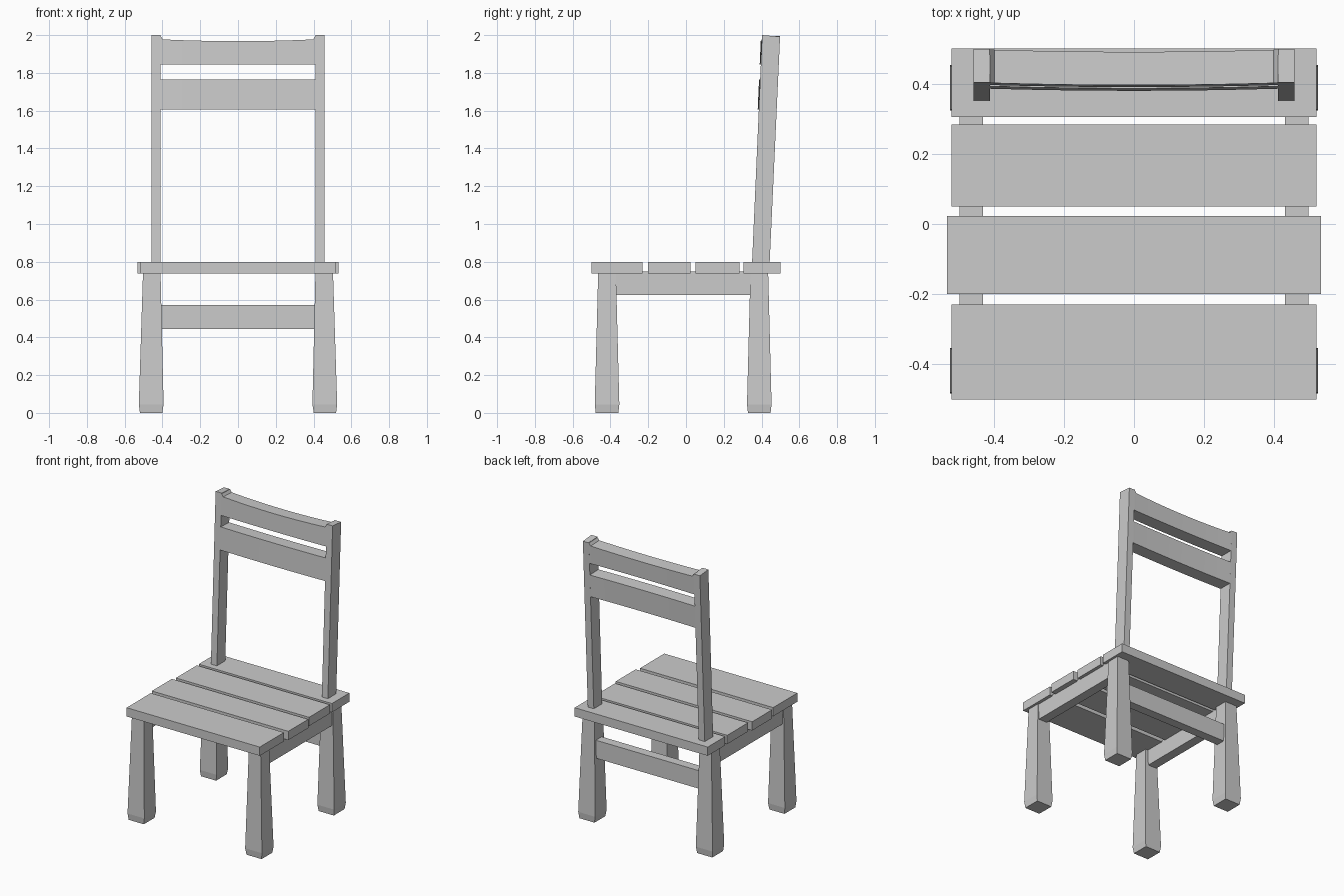
import bpy
import bmesh

if "Cube" in bpy.data.objects:
    bpy.data.objects.remove(bpy.data.objects["Cube"])

grey = bpy.data.materials.new("plain grey")
grey.diffuse_color = (0.6, 0.6, 0.6, 1)
grey.use_nodes = True
grey.node_tree.nodes["Principled BSDF"].inputs["Base Color"].default_value = grey.diffuse_color


def finish(name, bm):
    bmesh.ops.recalc_face_normals(bm, faces=bm.faces)
    me = bpy.data.meshes.new(name)
    bm.to_mesh(me)
    bm.free()
    me.materials.append(grey)
    ob = bpy.data.objects.new(name, me)
    bpy.context.collection.objects.link(ob)
    return ob


def loft(name, rings):
    """Skin a list of equal-length point loops and cap both ends."""
    bm = bmesh.new()
    loops = [[bm.verts.new(p) for p in r] for r in rings]
    n = len(rings[0])
    for a, b in zip(loops, loops[1:]):
        for i in range(n):
            j = (i + 1) % n
            bm.faces.new((a[i], a[j], b[j], b[i]))
    bm.faces.new(loops[0])
    bm.faces.new(loops[-1])
    return finish(name, bm)


def rect(x0, x1, y0, y1, z):
    return [(x0, y0, z), (x1, y0, z), (x1, y1, z), (x0, y1, z)]


def box(name, x0, x1, y0, y1, z0, z1):
    return loft(name, [rect(x0, x1, y0, y1, z0), rect(x0, x1, y0, y1, z1)])


def span(s, a, b):
    return (a, b) if s > 0 else (-b, -a)


# Leaning line of the backrest
def front_y(z):
    return 0.35 + 0.053 * (z - 0.8) / 1.2


def back_y(z):
    return 0.443 + 0.055 * (z - 0.8) / 1.2


# Seat planks
for i, (hw, y0, y1) in enumerate([(0.52, -0.5, -0.23), (0.533, -0.2, 0.023),
                                  (0.52, 0.05, 0.283), (0.52, 0.305, 0.5)]):
    box(f"seat_plank_{i + 1}", -hw, hw, y0, y1, 0.738, 0.8)

for s, side in ((-1, "left"), (1, "right")):
    # Flared legs with narrowed feet
    for end, yc in (("front", -0.418), ("back", 0.388)):
        rings = []
        for z, a, b, h in ((0, 0.401, 0.519, 0.06), (0.045, 0.394, 0.525, 0.065),
                           (0.74, 0.41, 0.503, 0.047)):
            rings.append(rect(*span(s, a, b), yc - h, yc + h, z))
        loft(f"{end}_leg_{side}", rings)
    # Side apron under the seat
    box(f"side_apron_{side}", *span(s, 0.43, 0.497), -0.38, 0.35, 0.625, 0.748)
    # Leaning back post
    x0, x1 = span(s, 0.41, 0.457)
    post = [rect(x0, x1, front_y(0.75), back_y(0.75), 0.75)]
    post.append([(x, y, 2.0 if y < 0.45 else 1.992)
                 for x, y, z in rect(x0, x1, front_y(2), back_y(2), 2)])
    loft(f"back_post_{side}", post)

# Stretcher between the back legs
box("back_stretcher", -0.415, 0.415, 0.36, 0.425, 0.445, 0.572)


# Gently bowed back slats
def slat(name, z0, tops):
    rings = []
    for x, z1 in tops:
        bow = 0.006 * (1 - (x / 0.412) ** 2)
        rings.append([(x, front_y(z0) - bow, z0), (x, back_y(z0) - bow, z0),
                      (x, back_y(z1) - bow, z1 - 0.004), (x, front_y(z1) - bow, z1)])
    loft(name, rings)


xs = [-0.397 + 0.794 * i / 8 for i in range(9)]
dip = [(x, 1.968 + 0.009 * (x / 0.397) ** 2) for x in xs]
slat("top_rail", 1.845, [(-0.412, 1.998)] + dip + [(0.412, 1.998)])
slat("middle_slat", 1.605, [(-0.412, 1.765)] + [(x, 1.765) for x in xs] + [(0.412, 1.765)])
